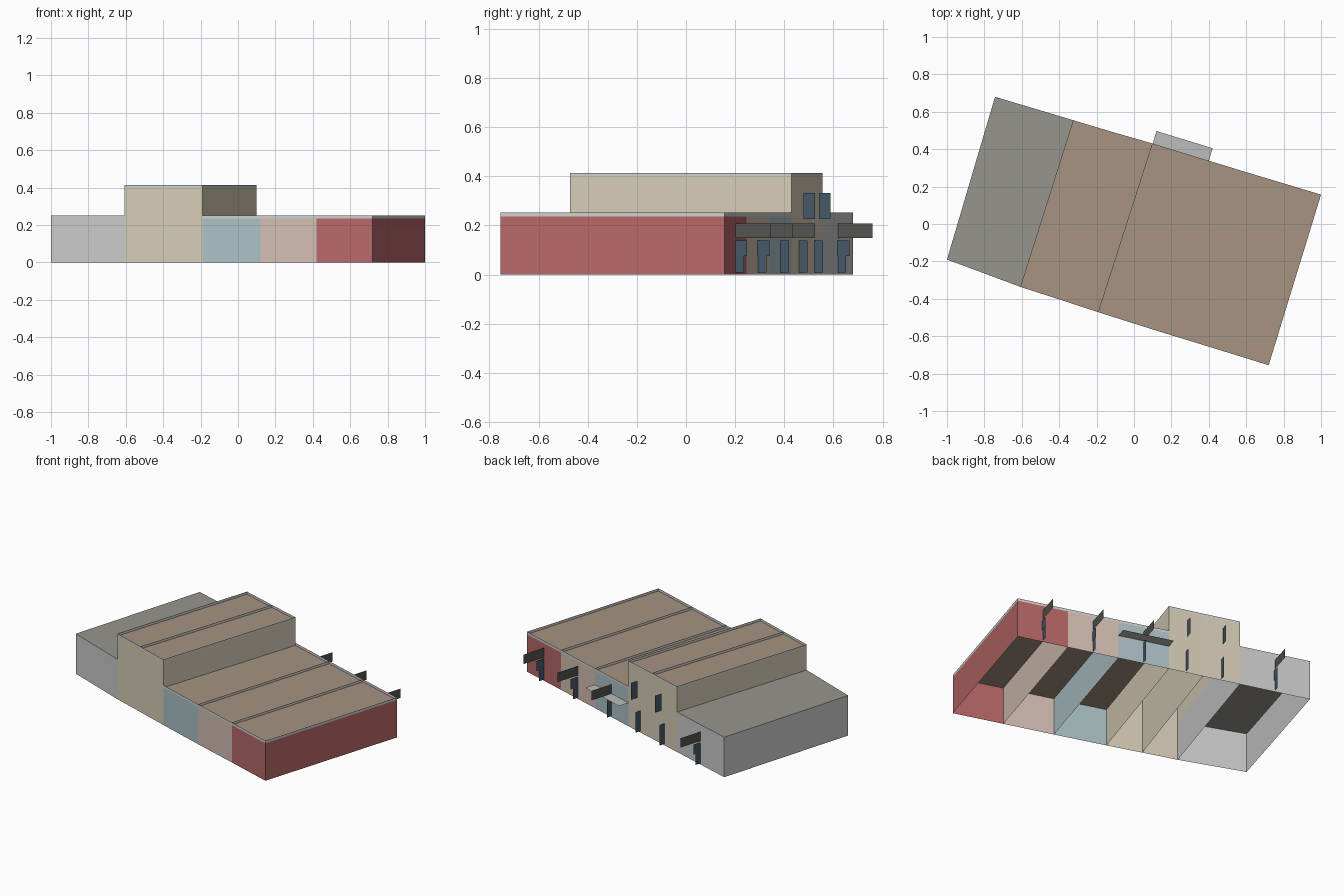
import bpy
from mathutils import Vector

if "Cube" in bpy.data.objects:
    bpy.data.objects.remove(bpy.data.objects["Cube"])


def material(name, r, g, b):
    m = bpy.data.materials.new(name)
    m.diffuse_color = [(c / 255) ** 2.2 for c in (r, g, b)] + [1]
    m.use_nodes = True
    m.node_tree.nodes["Principled BSDF"].inputs["Base Color"].default_value = m.diffuse_color
    return m


def build(name, quads, mat):
    """Object made of separate flat quads."""
    verts = [p for q in quads for p in q]
    faces = [tuple(range(4 * i, 4 * i + 4)) for i in range(len(quads))]
    mesh = bpy.data.meshes.new(name)
    mesh.from_pydata(verts, [], faces)
    mesh.materials.append(mat)
    ob = bpy.data.objects.new(name, mesh)
    bpy.context.collection.objects.link(ob)
    return ob


def wall(a, b, z0, z1):
    """Vertical quad from a to b; outside is on the right of a -> b."""
    return [(a[0], a[1], z0), (b[0], b[1], z0), (b[0], b[1], z1), (a[0], a[1], z1)]


brown = material("brown_roof", 164, 146, 129)
grey_roof = material("grey_roof", 150, 148, 140)
trim = material("trim", 205, 207, 202)
glass = material("dark_glass", 72, 88, 104)
sign_mat = material("sign_board", 84, 84, 80)
canopy_mat = material("canopy", 186, 188, 184)
light = material("light_grey", 214, 214, 211)
beige = material("beige", 213, 204, 182)
blue = material("pale_blue", 172, 193, 197)
pink = material("pale_pink", 210, 190, 178)
red = material("brick_red", 182, 103, 103)

# Party lines: ends on the front and back walls
front = [(-1, -.19), (-.608, -.336), (-.40, -.403), (-.19, -.472),
         (.12, -.57), (.42, -.662), (.72, -.755)]
back = [(-.743, .68), (-.325, .555), (-.105, .489), (.1, .43),
        (.4, .338), (.7, .247), (1, .157)]
units = [("grey_unit", light, .252), ("beige_unit_a", beige, .414),
         ("beige_unit_b", beige, .414), ("blue_unit", blue, .252),
         ("pink_unit", pink, .252), ("red_unit", red, .252)]
LIP = .016
out = Vector((.287, .958))     # outward normal of the street wall


def blade(name, base, start, end, z0, z1, mat):
    """Flat panel standing out from the street wall."""
    return build(name, [wall(base + out * start, base + out * end, z0, z1)], mat)


prev = 0
for i, (name, mat, h) in enumerate(units):
    f0, f1, b0, b1 = front[i], front[i + 1], back[i], back[i + 1]
    top = h if i == 0 else h - LIP

    # Walls and parapet: the left side only shows where taller than its neighbour
    def ring(z0, z1):
        quads = [wall(f0, f1, z0, z1), wall(f1, b1, z0, z1), wall(b1, b0, z0, z1)]
        if h > prev:
            quads.append(wall(b0, f0, max(z0, prev), z1))
        return quads

    build(name + "_walls", ring(0, top), mat)
    if i:
        build(name + "_parapet", ring(top, h), trim)
    # Recessed roof
    build(name + "_roof", [[(p[0], p[1], top) for p in (f0, f1, b1, b0)]],
          brown if i else grey_roof)
    prev = h

    # Doors, windows and blade signs at the middle of the street wall
    mid = (Vector(b0) + Vector(b1)) / 2
    blade(name + "_door", mid, 0, .036, .008, .138, glass)
    if mat is beige:
        blade(name + "_upper_window", mid, .02, .068, .225, .332, glass)
    else:
        blade(name + "_sign", mid, -.148, .148, .149, .208, sign_mat)
        if mat is not blue:
            side = (Vector(b1) - Vector(b0)).normalized() * .004
            blade(name + "_window", mid + side, 0, .05, .075, .138, glass)

# Flat canopy over the blue shop door
c0, c1 = Vector(back[3]), Vector(back[4])
build("canopy", [[(p.x, p.y, .148) for p in
                  (c0, c1, c1 + out * .07, c0 + out * .07)]], canopy_mat)
